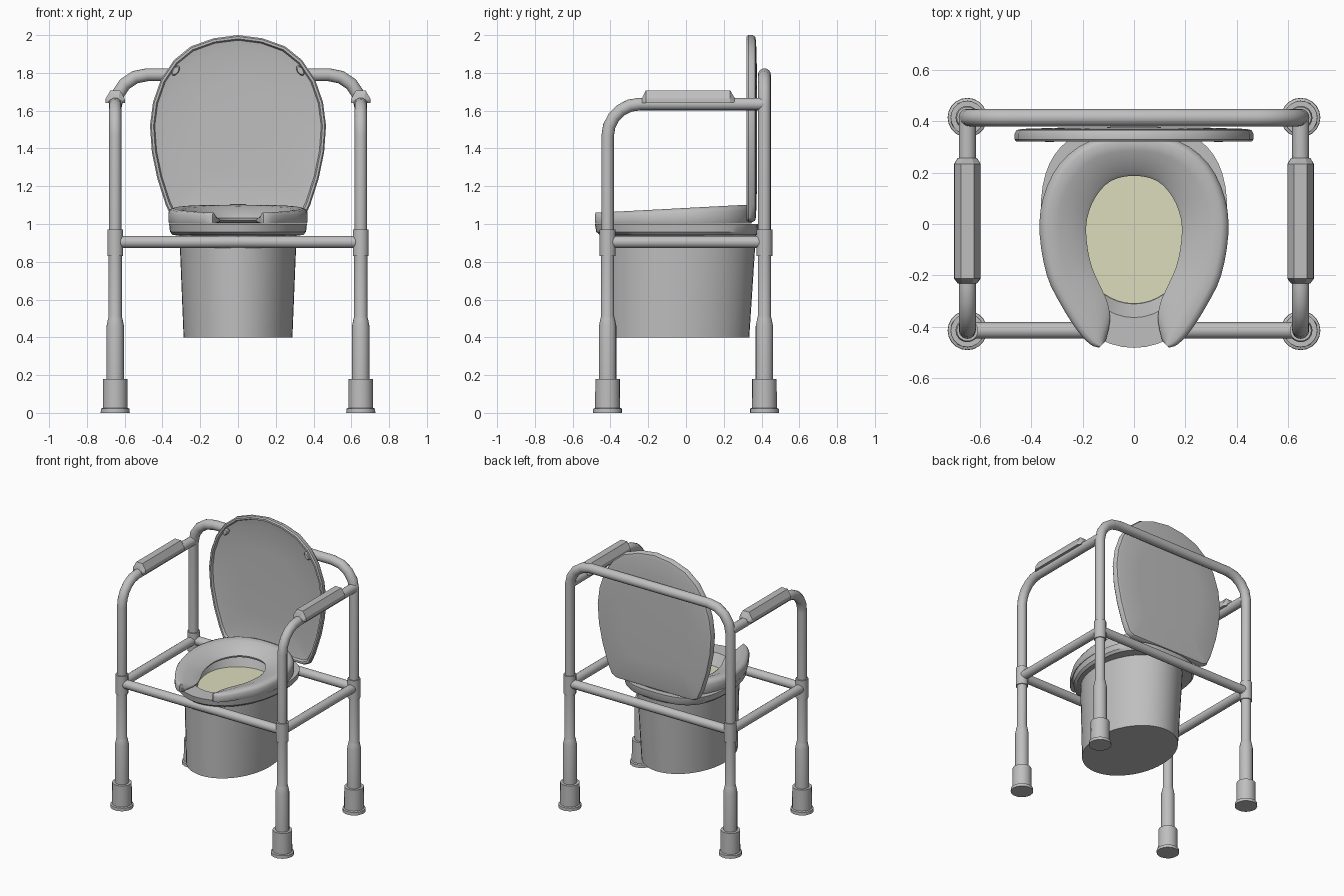
import bpy, bmesh, math
from mathutils import Vector as V

if "Cube" in bpy.data.objects:
    bpy.data.objects.remove(bpy.data.objects["Cube"])


def material(name, rgb):
    m = bpy.data.materials.new(name)
    m.diffuse_color = (*rgb, 1)
    m.use_nodes = True
    m.node_tree.nodes["Principled BSDF"].inputs["Base Color"].default_value = m.diffuse_color
    return m


GREY = material("grey", (0.52, 0.52, 0.52))
YELLOW = material("pale yellow", (0.71, 0.72, 0.50))


def loft(name, rings, mat=GREY, angle=35):
    """Skin a list of closed rings and cap both ends."""
    bm = bmesh.new()
    vs = [[bm.verts.new(p) for p in r] for r in rings]
    n = len(vs[0])
    for a, b in zip(vs, vs[1:]):
        for i in range(n):
            j = (i + 1) % n
            bm.faces.new((a[i], a[j], b[j], b[i]))
    bm.faces.new(vs[0])
    bm.faces.new(vs[-1])
    bmesh.ops.recalc_face_normals(bm, faces=bm.faces)
    me = bpy.data.meshes.new(name)
    bm.to_mesh(me)
    bm.free()
    for p in me.polygons:
        p.use_smooth = True
    me.set_sharp_from_angle(angle=math.radians(angle))
    me.materials.append(mat)
    ob = bpy.data.objects.new(name, me)
    bpy.context.collection.objects.link(ob)
    return ob


def lathe(name, x, y, profile, n=20):
    return loft(name, [[(x + r * math.cos(k * math.tau / n), y + r * math.sin(k * math.tau / n), z)
                        for k in range(n)] for r, z in profile])


def tube(name, path, r, normal, n=16):
    """Round tube along a planar path with mitred bends."""
    path, normal, rings = [V(p) for p in path], V(normal), []
    for i, p in enumerate(path):
        t0 = (p - path[max(i - 1, 0)]).normalized()
        t1 = (path[min(i + 1, len(path) - 1)] - p).normalized()
        up = normal.cross((t0 + t1).normalized())
        miter = 1 / math.cos(t0.angle(t1) / 2) if t0.length and t1.length else 1
        rings.append([p + r * (math.cos(k * math.tau / n) * normal
                               + math.sin(k * math.tau / n) * miter * up) for k in range(n)])
    return loft(name, rings)


def arc(cu, cv, r, a0, a1, n=5):
    return [(cu + r * math.cos(math.radians(a0 + (a1 - a0) * k / n)),
             cv + r * math.sin(math.radians(a0 + (a1 - a0) * k / n))) for k in range(n + 1)]


LX, LY, R = 0.65, 0.415, 0.034

# Feet, telescopic lower legs and collars
for sx, side in ((-1, "left"), (1, "right")):
    for sy, end in ((-1, "front"), (1, "rear")):
        x, y, tag = sx * LX, sy * LY, f"{end}_{side}"
        lathe(f"foot_{tag}", x, y, [(.077, 0), (.076, .022), (.066, .026), (.065, .18)])
        lathe(f"lower_leg_{tag}", x, y, [(.046, .17), (.046, .46), (.038, .5), (.035, .51), (.035, .85)])
        lathe(f"collar_{tag}", x, y, [(.042, .83), (.042, .97)])
    # Front leg bending back into the arm rail
    bend = arc(-LY + .17, 1.465, .17, 180, 90)
    tube(f"arm_rail_{side}", [(sx * LX, u, v) for u, v in [(-LY, .9)] + bend + [(LY, 1.635)]],
         R - .001, (1, 0, 0))
    # Side bar
    tube(f"side_bar_{side}", [(sx * LX, -LY, .905), (sx * LX, LY, .905)], .032, (0, 0, 1))
    # Armrest pad: faceted half-round shell with sloped ends
    prof = [(-.052, 0), (-.05, .025), (-.025, .068),
            (.025, .068), (.05, .025), (.052, 0)]
    loft(f"armrest_{side}", [[(sx * LX + u * w, y, 1.64 + v * h) for u, v in prof]
                             for y, w, h in ((-.232, .72, .4), (-.213, 1, 1),
                                             (.234, 1, 1), (.258, .72, .4))], angle=25)

# Back frame: one hoop from leg to leg
left = arc(-LX + .17, 1.62, .17, 180, 90, 4)
hoop = [(-LX, .9)] + left
hoop += [(-u, v) for u, v in reversed(hoop)]
tube("back_hoop", [(u, LY, v) for u, v in hoop], R, (0, 1, 0))

# Front and rear cross bars
for sy, end in ((-1, "front"), (1, "rear")):
    tube(f"{end}_bar", [(-LX, sy * LY, .905), (LX, sy * LY, .905)], .032, (0, 0, 1))


def egg(rx, yf, yb, z, e=1.0, n=48):
    """Closed outline, rounder at the front, squarer at the back."""
    out = []
    for k in range(n):
        c, s = math.cos(k * math.tau / n), math.sin(k * math.tau / n)
        q = e if s > 0 else 1
        out.append((rx * math.copysign(abs(c) ** q, c),
                    math.copysign(abs(s) ** q, s) * (yb if s > 0 else yf), z))
    return out


def ellipse(rx, y0, y1, z, n=48):
    cy, ry = (y0 + y1) / 2, (y1 - y0) / 2
    return [(rx * math.cos(k * math.tau / n), cy + ry * math.sin(k * math.tau / n), z)
            for k in range(n)]


# Bucket with overhanging rim and a sloped inner lip
loft("bucket", [ellipse(.288, -.42, .335, .40), ellipse(.31, -.425, .37, .938),
                egg(.345, .455, .372, .942, .7), egg(.36, .475, .38, .958, .7),
                egg(.365, .483, .382, 1.0, .7), egg(.27, .365, .27, 1.0),
                egg(.245, .312, .237, .92)])

# Pale surface inside the bucket
loft("bucket_inner_surface", [egg(.244, .311, .236, .921), egg(.244, .311, .236, .927)], YELLOW)


def spline(pts, sub=3):
    """Catmull-Rom curve through points."""
    pts = [V(p) for p in pts]
    out = []
    for i in range(len(pts) - 1):
        a, b, c, d = pts[max(i - 1, 0)], pts[i], pts[i + 1], pts[min(i + 2, len(pts) - 1)]
        for k in range(sub):
            t = k / sub
            out.append(.5 * (2 * b + (c - a) * t + (2 * a - 5 * b + 4 * c - d) * t ** 2
                             + (3 * b - a - 3 * c + d) * t ** 3))
    return out + [pts[-1]]


# Horseshoe seat: outer and inner outlines, rear to front tip
half = [(0, .35, 0, .188), (.17, .325, .09, .168), (.29, .235, .15, .105),
        (.355, .10, .183, .02), (.368, -.04, .184, -.07), (.34, -.2, .165, -.165),
        (.288, -.31, .13, -.245), (.222, -.415, .102, -.31), (.17, -.47, .094, -.38),
        (.135, -.482, .11, -.455)]
full = [(-a, b, -c, d) for a, b, c, d in reversed(half[1:])] + half
section = [(0.02, 0), (0, .15), (0, .7), (.06, .92), (.16, 1), (.4, .92), (.7, .64),
           (.93, .42), (1, .3), (.97, .16), (.75, .04)]
rings = []
for o, i in zip(spline([p[:2] for p in full]), spline([p[2:] for p in full])):
    h = .1 - (.35 - o.y) * .05
    rings.append([(*o.lerp(i, t), 1.002 + h * z) for t, z in section])
loft("seat", rings, angle=50)

# Raised lid with a dished front
edge = [(0, 2.0), (.13, 1.983), (.25, 1.94), (.34, 1.867), (.408, 1.765), (.45, 1.645),
        (.466, 1.52), (.456, 1.38), (.427, 1.24), (.382, 1.1), (.35, 1.03), (.31, 1.01)]
outline = edge + [(-x, z) for x, z in reversed(edge[1:])]
steps = [(.6, .376), (.94, .371), (.985, .366), (1, .352), (1, .33), (.985, .321),
         (.96, .321), (.945, .337), (.85, .345), (.5, .35)]
loft("lid", [[(x * s, y, 1.505 + (z - 1.505) * s) for x, z in outline] for s, y in steps])

# Oval bumpers on the lid
for sx, side in ((-1, "left"), (1, "right")):
    rings = []
    for s, y in ((1, .345), (1, .326), (.75, .319)):
        ring = []
        for k in range(14):
            u, v = .017 * s * math.cos(k * math.tau / 14), .03 * s * math.sin(k * math.tau / 14)
            ring.append((sx * (.33 + .82 * u - .57 * v), y, 1.812 + .57 * u + .82 * v))
        rings.append(ring)
    loft(f"lid_bumper_{side}", rings)
